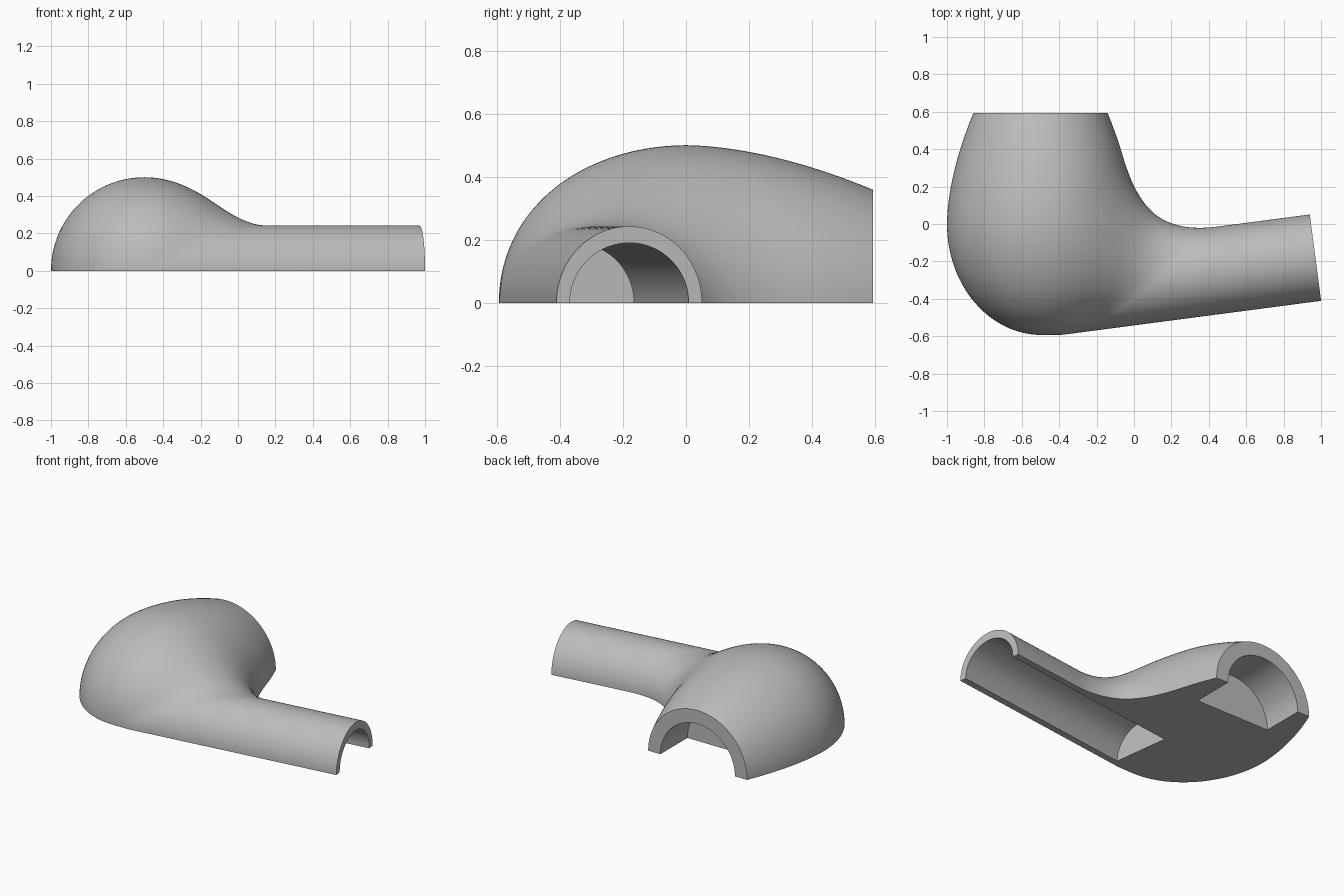
import bpy, bmesh, math
from mathutils import Vector, Matrix

cube = bpy.data.objects.get("Cube")
if cube:
    bpy.data.objects.remove(cube, do_unlink=True)

# Main dimensions
BOWL = Vector((-0.5, 0, 0))
BACK = 0.594
STEM_END = Vector((0.97, -0.18, 0))
AXIS = Vector((0.99, 0.13, 0)).normalized()
SIDE = Vector((-AXIS.y, AXIS.x, 0))
STEM_LENGTH = 1.38
STEM_R = 0.233
STEM_TILT = Matrix.Rotation(math.atan2(AXIS.y, AXIS.x), 4, 'Z')

grey = bpy.data.materials.new("plain grey")
grey.diffuse_color = (0.5, 0.5, 0.5, 1)
grey.use_nodes = True
grey.node_tree.nodes["Principled BSDF"].inputs["Base Color"].default_value = (0.5, 0.5, 0.5, 1)


def bowl_distance(p):
    """Round-fronted bowl that narrows towards its open back."""
    rho = math.hypot(p.x - BOWL.x, p.z)
    if p.y < 0:
        return 0.5 * (math.hypot(rho / 0.5, p.y / 0.59) - 1)
    return rho - 0.5 + 0.14 * (p.y / 0.59) ** 1.75


def body_distance(p):
    """Bowl and stem joined by a fillet that fades out along the front."""
    rel = p - STEM_END
    across = rel.dot(SIDE)
    along = min(0, rel.dot(AXIS) + STEM_LENGTH)
    radius = math.sqrt(across ** 2 + along ** 2 + (p.z * 0.96) ** 2)
    a, b = bowl_distance(p), radius - STEM_R
    k = 0.01 + 0.22 * (1 + across / max(radius, 0.01))
    h = max(k - abs(a - b), 0) / k
    return min(a, b) - h * h * k / 4


def gradient(p, e=0.001):
    steps = [Vector((e, 0, 0)), Vector((0, e, 0)), Vector((0, 0, e))]
    return Vector([(body_distance(p + s) - body_distance(p - s)) / (2 * e) for s in steps])


def new_object(name, bm):
    mesh = bpy.data.meshes.new(name)
    bm.to_mesh(mesh)
    bm.free()
    mesh.materials.append(grey)
    obj = bpy.data.objects.new(name, mesh)
    bpy.context.collection.objects.link(obj)
    return obj


def apply_modifiers(obj):
    graph = bpy.context.evaluated_depsgraph_get()
    mesh = bpy.data.meshes.new_from_object(obj.evaluated_get(graph))
    obj.modifiers.clear()
    obj.data = mesh


def add_cylinder(bm, radius, length, matrix, segments=96):
    bmesh.ops.create_cone(bm, cap_ends=True, segments=segments, radius1=radius,
                          radius2=radius, depth=length, matrix=matrix)


def box_cutter(name, size, matrix):
    bm = bmesh.new()
    bmesh.ops.create_cube(bm, size=1, matrix=matrix @ Matrix.Diagonal((*size, 1)))
    return new_object(name, bm)


def bore_cutter(name, radius, length, matrix):
    bm = bmesh.new()
    add_cylinder(bm, radius, length, matrix)
    return new_object(name, bm)


# Rough bowl and stem, fused into one even skin
bm = bmesh.new()
bmesh.ops.create_uvsphere(bm, u_segments=64, v_segments=40, radius=0.5)
for v in bm.verts:
    v.co.y *= 2.4 if v.co.y > 0 else 1.18
    v.co += BOWL
rough_length = STEM_LENGTH + 0.15
add_cylinder(bm, STEM_R, rough_length,
             Matrix.Translation(STEM_END + AXIS * (0.15 - rough_length / 2))
             @ STEM_TILT @ Matrix.Rotation(math.pi / 2, 4, 'Y'))
body = new_object("pipe_body_half", bm)
remesh = body.modifiers.new("fuse", 'REMESH')
remesh.mode = 'VOXEL'
remesh.voxel_size = 0.02
apply_modifiers(body)

# Settle the skin onto the blended form
for v in body.data.vertices:
    p = v.co.copy()
    if (p - STEM_END).dot(AXIS) > 0.08 or p.y > BACK + 0.15:
        continue
    for _ in range(5):
        g = gradient(p)
        if g.length_squared > 0.01:
            p -= g * (body_distance(p) / g.length_squared)
    v.co = p

# Flat cuts and the two bores
bowl_depth, stem_depth = 0.28, 1.33
cutters = [
    box_cutter("underside_cutter", (4, 4, 2), Matrix.Translation((0, 0, -1))),
    box_cutter("back_cutter", (4, 2, 4), Matrix.Translation((0, BACK + 1, 0))),
    box_cutter("stem_end_cutter", (1, 1, 2),
               Matrix.Translation(STEM_END + AXIS * 0.5) @ STEM_TILT),
    bore_cutter("bowl_bore_cutter", 0.27, 2 * bowl_depth,
                Matrix.Translation((BOWL.x, BACK, 0)) @ Matrix.Rotation(math.pi / 2, 4, 'X')),
    bore_cutter("stem_bore_cutter", 0.19, 2 * stem_depth,
                Matrix.Translation(STEM_END) @ STEM_TILT @ Matrix.Rotation(math.pi / 2, 4, 'Y')),
]
for cutter in cutters:
    cut = body.modifiers.new(cutter.name, 'BOOLEAN')
    cut.operation = 'DIFFERENCE'
    cut.solver = 'EXACT'
    cut.object = cutter
apply_modifiers(body)
for cutter in cutters:
    bpy.data.objects.remove(cutter, do_unlink=True)

# Smooth curves with crisp cut edges
body.data.materials.clear()
body.data.materials.append(grey)
for face in body.data.polygons:
    face.material_index = 0
bpy.ops.object.select_all(action='DESELECT')
body.select_set(True)
bpy.context.view_layer.objects.active = body
bpy.ops.object.shade_smooth_by_angle(angle=math.radians(35))
